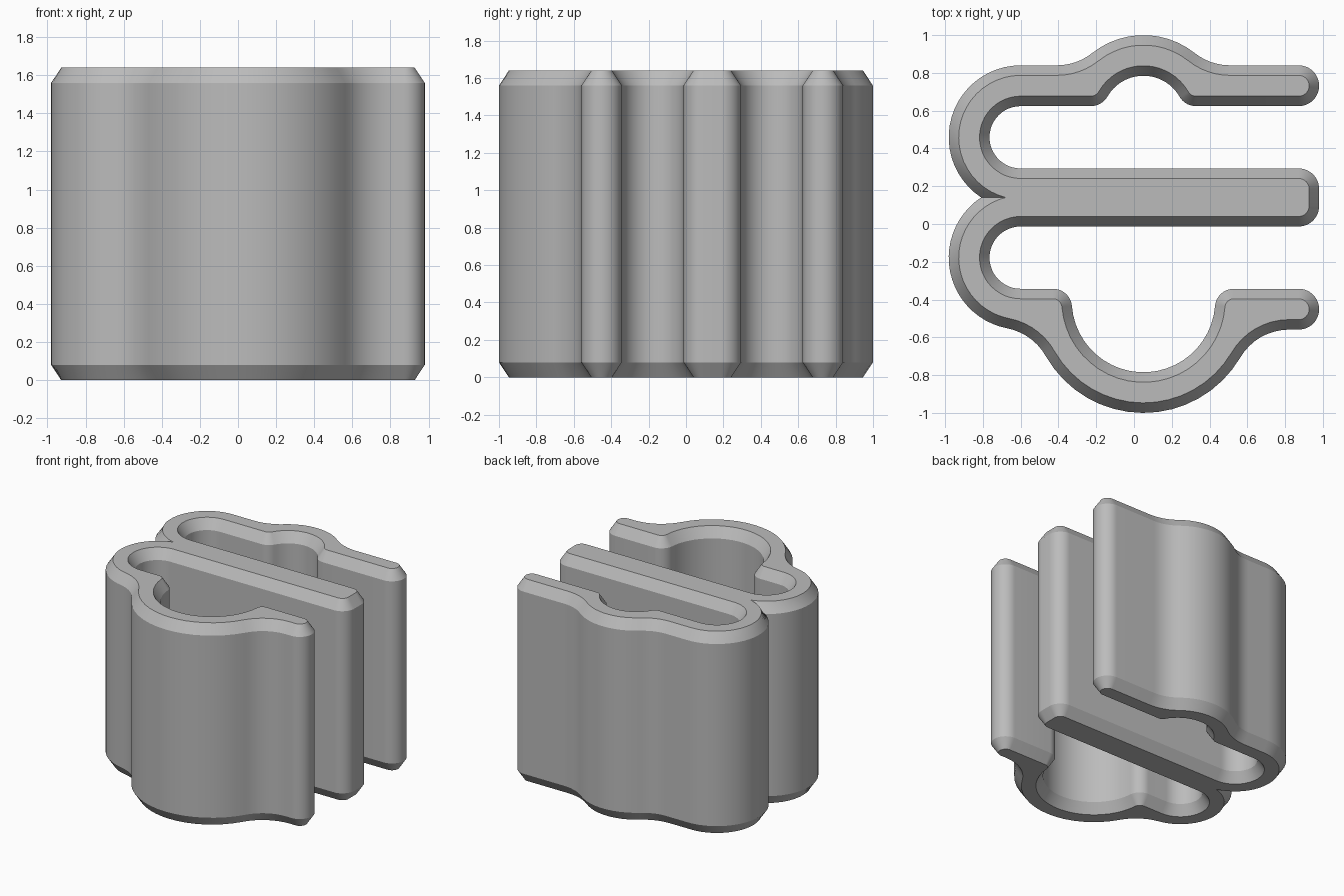
import bpy, bmesh
from math import radians, degrees, asin, atan2, sqrt, cos, sin, ceil

cube = bpy.data.objects.get("Cube")
if cube:
    bpy.data.objects.remove(cube, do_unlink=True)

HEIGHT, BEVEL_H, BEVEL_W = 1.64, 0.08, 0.053
TIP_X, TIP_R = 0.872, 0.108          # rounded free ends
UPPER, LOWER = (-0.6, 0.459), (-0.6, -0.178)   # bends on the left
BEND_R, SLOT_R, BEND_STEPS = 0.381, 0.165, 22
BUMP, RING = (0.05, 0.565), (0.05, -0.405)     # small and large clip hollows
FILLET, CORNER = 0.3, 0.1


def angle(a, b):
    """Direction from a to b in degrees."""
    return degrees(atan2(b[1] - a[1], b[0] - a[0]))


def tangent_centres(c, y, reach):
    """Left and right fillet centres at height y, a given distance from c."""
    dx = sqrt(reach ** 2 - (y - c[1]) ** 2)
    return (c[0] - dx, y), (c[0] + dx, y)


def circle_meet(a, ra, b, rb):
    """Lower meeting point of two circles, a lying left of b."""
    dx, dy = b[0] - a[0], b[1] - a[1]
    d = sqrt(dx * dx + dy * dy)
    along = (ra * ra - rb * rb + d * d) / (2 * d)
    side = sqrt(ra * ra - along * along)
    return (a[0] + (dx * along + dy * side) / d,
            a[1] + (dy * along - dx * side) / d)


def outline(inset):
    """Closed profile of the clip, shrunk evenly by the inset."""
    pts = []

    def arc(c, r, start, end, steps=None):
        # Counter-clockwise arcs are convex, clockwise arcs are concave
        turn = end - start
        radius = r - inset if turn > 0 else r + inset
        n = steps or ceil(abs(turn) / 7.5 - 0.01)
        for i in range(n + 1):
            t = radians(start + turn * i / n)
            pts.append((c[0] + radius * cos(t), c[1] + radius * sin(t)))

    arm_top = UPPER[1] + BEND_R
    arm_under = UPPER[1] + SLOT_R
    low_top = LOWER[1] - SLOT_R
    low_under = LOWER[1] - BEND_R
    bump_out, ring_out = 0.435, 0.595
    bump_in, ring_in = 0.22, 0.38

    # Upper arm tip and outer bump
    arc((TIP_X, (arm_top + arm_under) / 2), TIP_R, -90, 90)
    fl, fr = tangent_centres(BUMP, arm_top + FILLET, bump_out + FILLET)
    arc(fr, FILLET, -90, angle(fr, BUMP))
    arc(BUMP, bump_out, angle(BUMP, fr), angle(BUMP, fl))
    arc(fl, FILLET, angle(fl, BUMP), -90)

    # Two bends meeting in a sharp notch
    notch = degrees(asin((UPPER[1] - LOWER[1]) / 2 / (BEND_R - inset)))
    arc(UPPER, BEND_R, 90, 180 + notch, BEND_STEPS)
    pts.pop()
    f1 = circle_meet(LOWER, BEND_R + FILLET, RING, ring_out + FILLET)
    f2 = tangent_centres(RING, low_under - FILLET, ring_out + FILLET)[1]
    arc(LOWER, BEND_R, 180 - notch, angle(LOWER, f1) % 360, BEND_STEPS)

    # Outer ring and lower arm tip
    arc(f1, FILLET, angle(f1, LOWER), angle(f1, RING))
    arc(RING, ring_out, angle(RING, f1), angle(RING, f2))
    arc(f2, FILLET, angle(f2, RING), 90)
    arc((TIP_X, (low_top + low_under) / 2), TIP_R, -90, 90)

    # Ring hollow with rounded lips
    cl, cr = tangent_centres(RING, low_top - CORNER, ring_in + CORNER)
    arc(cr, CORNER, 90, angle(cr, RING) % 360)
    arc(RING, ring_in, angle(RING, cr), angle(RING, cl))
    arc(cl, CORNER, angle(cl, RING), 90)

    # Lower slot, middle bar end, upper slot
    arc(LOWER, SLOT_R, -90, -270)
    arc((TIP_X, LOWER[1] + SLOT_R + TIP_R), TIP_R, -90, 0)
    arc((TIP_X, UPPER[1] - SLOT_R - TIP_R), TIP_R, 0, 90)
    arc(UPPER, SLOT_R, -90, -270)

    # Bump hollow with rounded lips
    cl, cr = tangent_centres(BUMP, arm_under + CORNER, bump_in + CORNER)
    arc(cl, CORNER, -90, angle(cl, BUMP))
    arc(BUMP, bump_in, angle(BUMP, cl), angle(BUMP, cr))
    arc(cr, CORNER, angle(cr, BUMP), -90)
    return pts


# Stack the profile into a body with bevelled top and bottom rims
bm = bmesh.new()
levels = [(0, BEVEL_W), (BEVEL_H, 0), (HEIGHT - BEVEL_H, 0), (HEIGHT, BEVEL_W)]
loops = [[bm.verts.new((x, y, z)) for x, y in outline(inset)] for z, inset in levels]
for low, high in zip(loops, loops[1:]):
    for i in range(len(low)):
        j = (i + 1) % len(low)
        bm.faces.new((low[i], low[j], high[j], high[i]))
bm.faces.new(loops[-1])
bm.faces.new(loops[0][::-1])
mesh = bpy.data.meshes.new("clip_body")
bm.to_mesh(mesh)
bm.free()
body = bpy.data.objects.new("clip_body", mesh)
bpy.context.collection.objects.link(body)

# Plain grey plastic
grey = bpy.data.materials.new("light_grey")
grey.use_nodes = True
color = (0.5, 0.5, 0.5, 1)
grey.diffuse_color = color
grey.node_tree.nodes["Principled BSDF"].inputs["Base Color"].default_value = color
mesh.materials.append(grey)

bpy.context.view_layer.objects.active = body
body.select_set(True)
bpy.ops.object.shade_smooth_by_angle(angle=radians(28))
